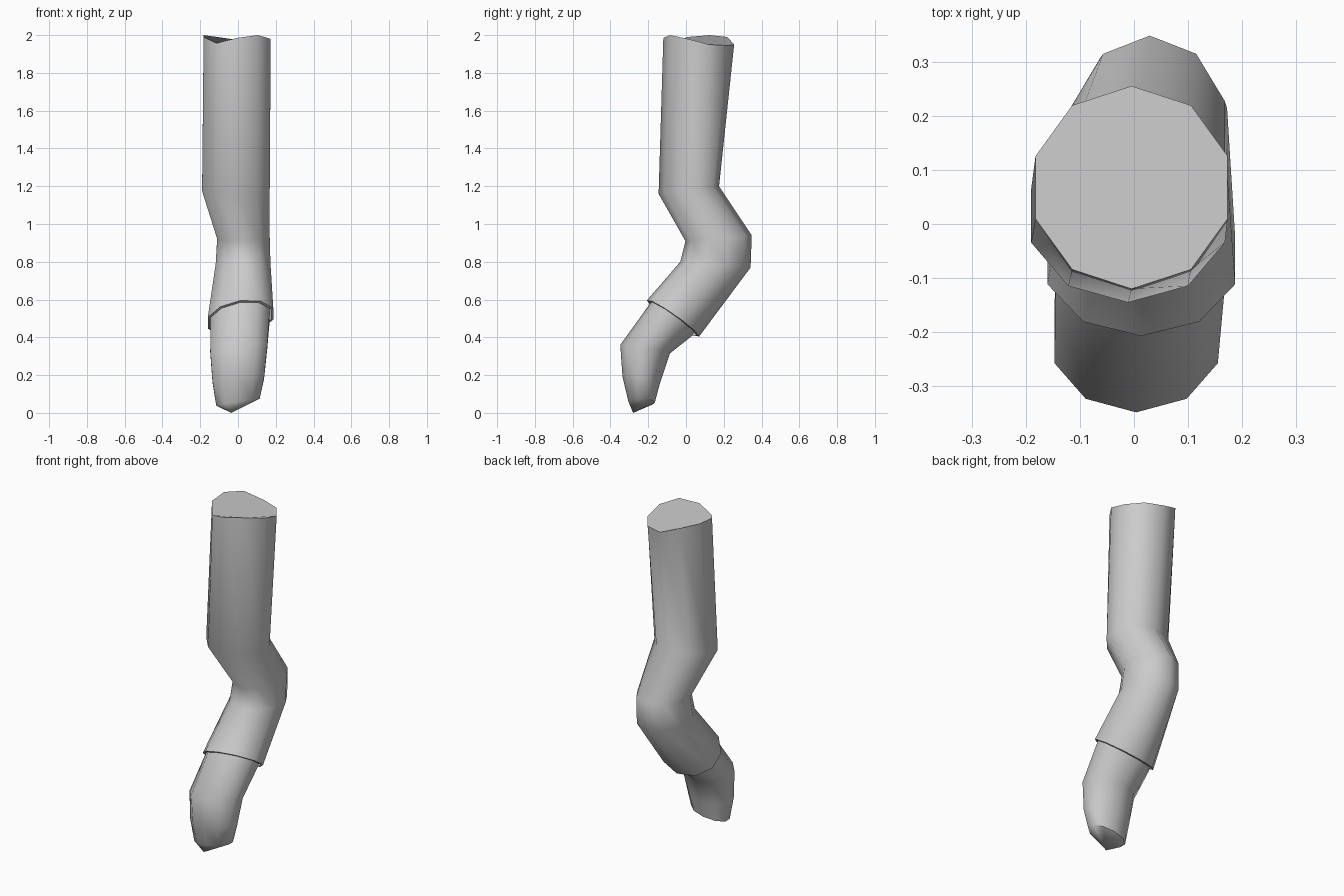
import bpy, bmesh
from math import sin, cos, pi

if "Cube" in bpy.data.objects:
    bpy.data.objects.remove(bpy.data.objects["Cube"])

SIDES = 10


def ring(xl, xr, front, back, tilt=0.0, wave=None):
    """Ten-sided loop spanning xl..xr, leaning from front (y, z) to back (y, z)."""
    cx, rx = (xl + xr) / 2, (xr - xl) / 2 / cos(pi / SIDES)
    pts = []
    for i in range(SIDES):
        a = 2 * pi * i / SIDES
        f = (1 - cos(a)) / 2
        z = front[1] + (back[1] - front[1]) * f + tilt * sin(a)
        if wave:
            z = wave[i]
        pts.append((cx + rx * sin(a), front[0] + (back[0] - front[0]) * f, z))
    return pts


def loft(name, rings, cap_start=False, tip=None):
    bm = bmesh.new()
    loops = [[bm.verts.new(p) for p in r] for r in rings]
    for a, b in zip(loops, loops[1:]):
        for i in range(SIDES):
            j = (i + 1) % SIDES
            bm.faces.new((a[i], b[i], b[j], a[j]))
    if cap_start:
        bm.faces.new(loops[0])
    if tip:
        t = bm.verts.new(tip)
        for i in range(SIDES):
            bm.faces.new((loops[-1][i], t, loops[-1][(i + 1) % SIDES]))
    bmesh.ops.recalc_face_normals(bm, faces=bm.faces)
    me = bpy.data.meshes.new(name)
    bm.to_mesh(me)
    bm.free()
    ob = bpy.data.objects.new(name, me)
    bpy.context.collection.objects.link(ob)
    bpy.ops.object.select_all(action='DESELECT')
    ob.select_set(True)
    bpy.context.view_layer.objects.active = ob
    bpy.ops.object.shade_smooth_by_angle(angle=pi / 3.5)
    return ob


# Bent sleeve: uneven closed top, elbow, slanted hem with a thin turned-in edge
top_z = [1.985, 2.0, 1.98, 1.95, 1.945, 1.95, 1.99, 2.0, 1.99, 1.957]
loft("sleeve", [
    ring(-0.182, 0.173, (-0.12, 0), (0.255, 0), wave=top_z),
    ring(-0.19, 0.168, (-0.145, 1.16), (0.175, 1.20)),
    ring(-0.11, 0.168, (-0.003, 0.91), (0.348, 0.94)),
    ring(-0.118, 0.172, (-0.03, 0.80), (0.342, 0.77)),
    ring(-0.16, 0.187, (-0.207, 0.595), (0.07, 0.405), 0.025),
    ring(-0.15, 0.175, (-0.195, 0.585), (0.055, 0.41), 0.025),
], cap_start=True)

# Lower limb emerging from the hem, curving down to a blunt point
loft("forearm", [
    ring(-0.145, 0.17, (-0.16, 0.64), (0.06, 0.47), 0.025),
    ring(-0.145, 0.168, (-0.193, 0.575), (0.035, 0.41), 0.025),
    ring(-0.147, 0.155, (-0.348, 0.36), (-0.085, 0.315), 0.01),
    ring(-0.135, 0.138, (-0.336, 0.19), (-0.137, 0.16), 0.01),
    ring(-0.115, 0.115, (-0.305, 0.06), (-0.165, 0.055), 0.02),
], tip=(-0.035, -0.28, 0.0))
